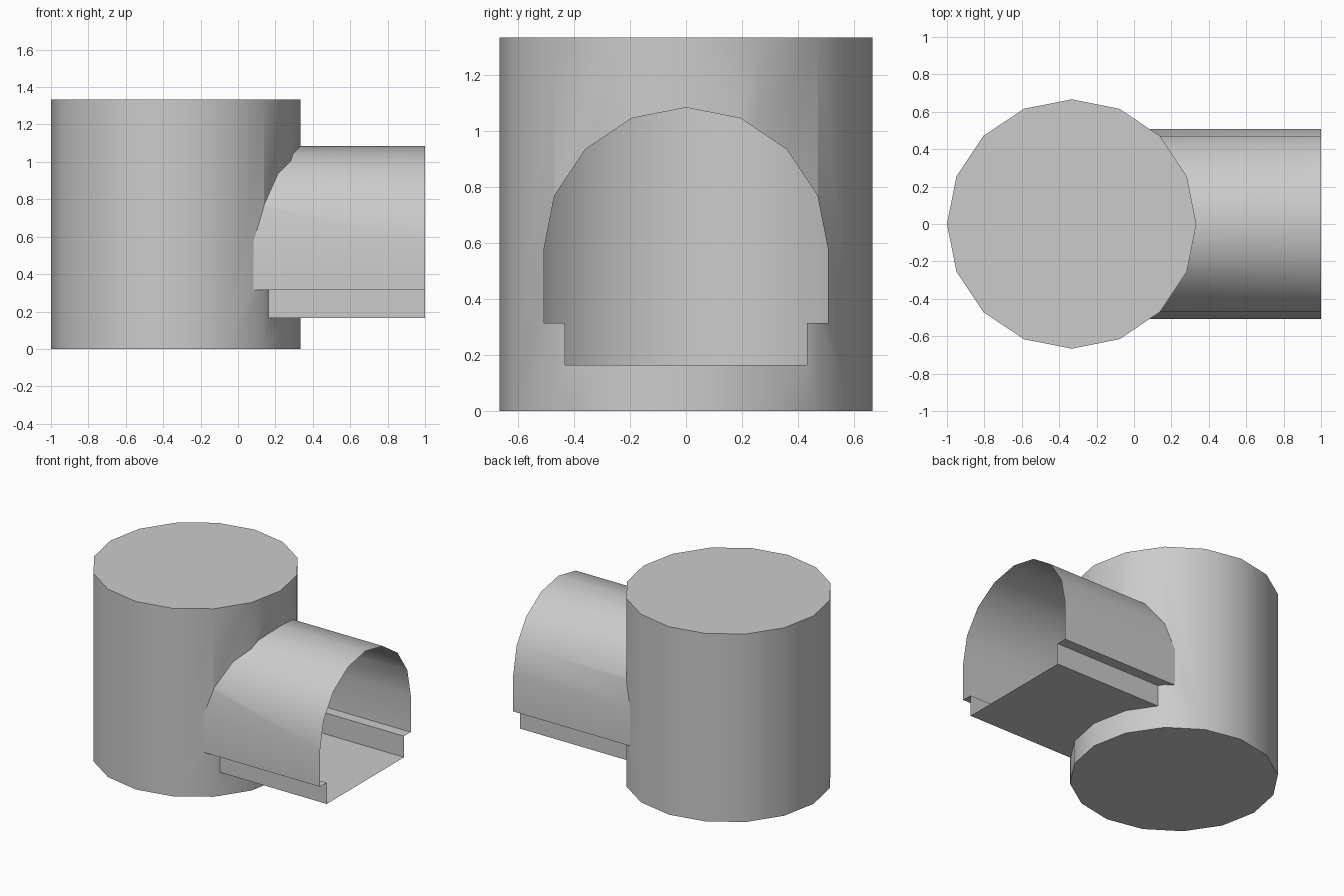
import bpy, bmesh, math

if "Cube" in bpy.data.objects:
    bpy.data.objects.remove(bpy.data.objects["Cube"])

R, CX, H = 2 / 3, -1 / 3, 4 / 3      # drum radius, centre and height
AR, AZ = 0.508, 0.576                # arch radius and spring height


def prism(name, pts, offset):
    """Close a solid between a 3D outline and its shifted copy."""
    bm = bmesh.new()
    face = bm.faces.new([bm.verts.new(p) for p in pts])
    ext = bmesh.ops.extrude_face_region(bm, geom=[face], use_keep_orig=True)
    moved = [v for v in ext["geom"] if isinstance(v, bmesh.types.BMVert)]
    bmesh.ops.translate(bm, verts=moved, vec=offset)
    bmesh.ops.recalc_face_normals(bm, faces=bm.faces)
    me = bpy.data.meshes.new(name)
    bm.to_mesh(me)
    bm.free()
    ob = bpy.data.objects.new(name, me)
    bpy.context.collection.objects.link(ob)
    return ob


# Upright 16-sided drum
circle = [(CX + R * math.cos(i * math.pi / 8), R * math.sin(i * math.pi / 8), 0)
          for i in range(16)]
drum = prism("drum_with_tunnel", circle, (0, 0, H))

# Arched tunnel with a narrower stepped base
half = [(0.433, 0.165), (0.433, 0.315), (AR, 0.315)]
arch = [(AR * math.cos(i * math.pi / 8), AZ + AR * math.sin(i * math.pi / 8))
        for i in range(9)]
outline = half + arch + [(-y, z) for y, z in reversed(half)]
tunnel = prism("tunnel_helper", [(CX, y, z) for y, z in outline], (1 - CX, 0, 0))

# Join into one shell
mod = drum.modifiers.new("join", "BOOLEAN")
mod.operation = "UNION"
mod.solver = "EXACT"
mod.object = tunnel
bpy.context.view_layer.objects.active = drum
drum.select_set(True)
bpy.ops.object.modifier_apply(modifier="join")
bpy.data.objects.remove(tunnel)

# Open the tunnel mouth
bm = bmesh.new()
bm.from_mesh(drum.data)
mouth = [f for f in bm.faces if all(v.co.x > 0.999 for v in f.verts)]
bmesh.ops.delete(bm, geom=mouth, context="FACES")
bm.to_mesh(drum.data)
bm.free()

bpy.ops.object.shade_smooth_by_angle(angle=math.radians(30))
